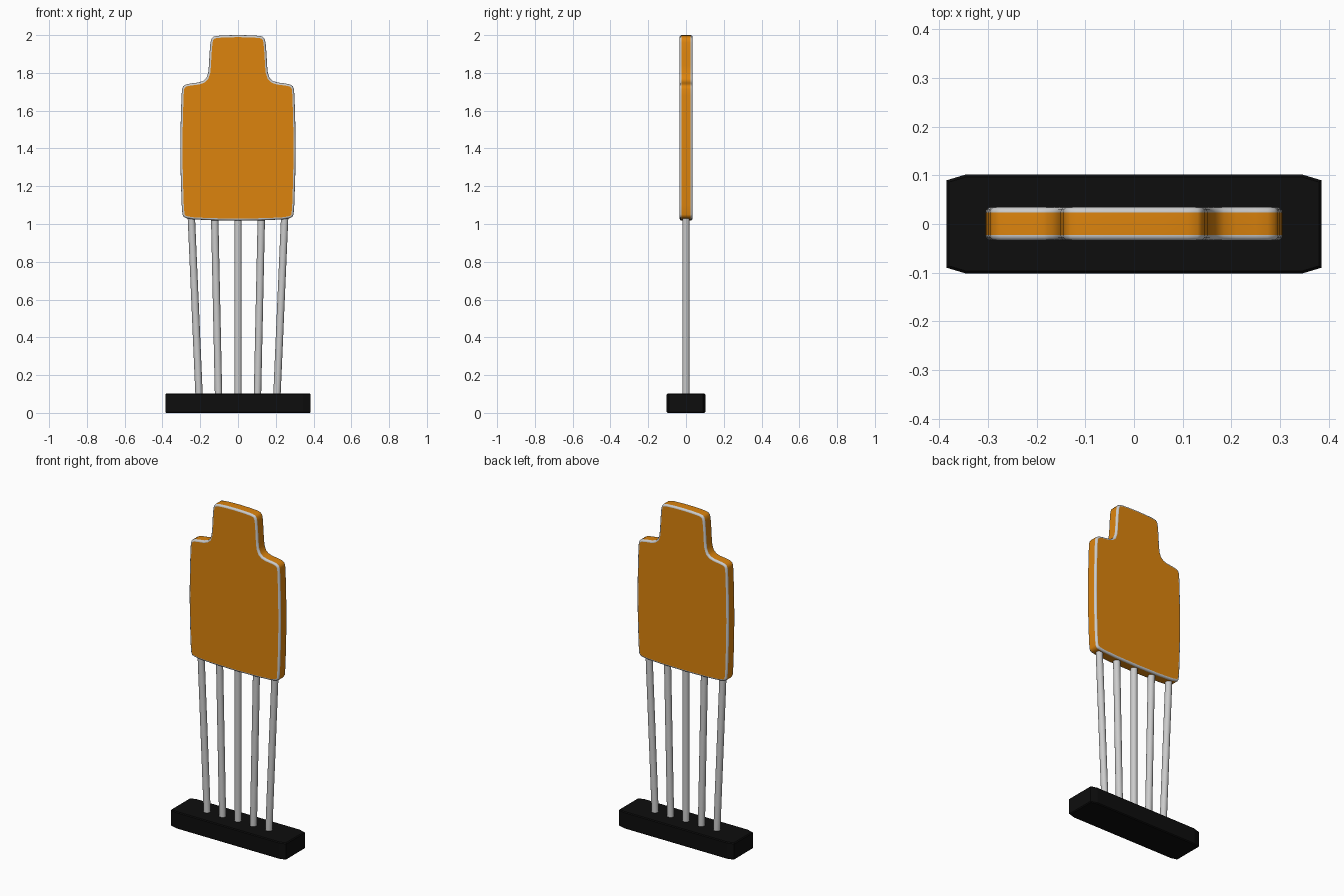
import bpy, bmesh, math
from mathutils import Vector

if "Cube" in bpy.data.objects:
    bpy.data.objects.remove(bpy.data.objects["Cube"])


def material(name, rgb):
    m = bpy.data.materials.new(name)
    m.diffuse_color = (*rgb, 1)
    m.use_nodes = True
    m.node_tree.nodes["Principled BSDF"].inputs["Base Color"].default_value = m.diffuse_color
    return m


def add_object(name, bm, mats=()):
    bmesh.ops.recalc_face_normals(bm, faces=bm.faces)
    mesh = bpy.data.meshes.new(name)
    bm.to_mesh(mesh)
    bm.free()
    ob = bpy.data.objects.new(name, mesh)
    bpy.context.collection.objects.link(ob)
    for m in mats:
        mesh.materials.append(m)
    return ob


def smooth(ob, angle=40):
    bpy.ops.object.select_all(action='DESELECT')
    ob.select_set(True)
    bpy.context.view_layer.objects.active = ob
    bpy.ops.object.shade_smooth_by_angle(angle=math.radians(angle))


def prism(points, direction):
    """Extrude a closed outline; returns the bmesh and its two cap faces."""
    bm = bmesh.new()
    cap = bm.faces.new([bm.verts.new(p) for p in points])
    res = bmesh.ops.extrude_face_region(bm, geom=[cap], use_keep_orig=True)
    other = [f for f in res['geom'] if isinstance(f, bmesh.types.BMFace)][0]
    bmesh.ops.translate(bm, vec=direction, verts=other.verts[:])
    bmesh.ops.recalc_face_normals(bm, faces=bm.faces)
    return bm, [cap, other]


orange = material("orange", (0.72, 0.23, 0.004))
grey = material("rim_grey", (0.6, 0.6, 0.6))
black = material("black", (0.004, 0.004, 0.004))

# Base block: long slab with clipped corners
outline = [(0.385, -0.09), (0.385, 0.09), (0.345, 0.102), (-0.345, 0.102),
           (-0.385, 0.09), (-0.385, -0.09), (-0.345, -0.102), (0.345, -0.102)]
bm, caps = prism([(x, y, 0) for x, y in outline], (0, 0, 0.102))
bmesh.ops.bevel(bm, geom=list({e for f in caps for e in f.edges}),
                offset=0.005, segments=1, affect='EDGES')
add_object("base", bm, [black])

# Target plate: half outline from bottom centre to top centre, mirrored
half = [(0, 1.018), (0.15, 1.02), (0.24, 1.025), (0.275, 1.031), (0.287, 1.037),
        (0.294, 1.05), (0.298, 1.10), (0.303, 1.25), (0.305, 1.40), (0.303, 1.55),
        (0.299, 1.68), (0.296, 1.715), (0.29, 1.73), (0.275, 1.739), (0.25, 1.744),
        (0.21, 1.749), (0.185, 1.757), (0.168, 1.772), (0.158, 1.80), (0.154, 1.84),
        (0.151, 1.90), (0.146, 1.96), (0.141, 1.98), (0.131, 1.991), (0.11, 1.996),
        (0.06, 1.999), (0, 2.0)]
full = half + [(-x, z) for x, z in half[-2:0:-1]]
bm, caps = prism([(x, -0.034, z) for x, z in full], (0, 0.069, 0))
bmesh.ops.bevel(bm, geom=list({e for f in caps for e in f.edges}), offset=0.011,
                segments=3, profile=0.5, affect='EDGES', material=1)
plate = add_object("target_plate", bm, [orange, grey])
smooth(plate)
plate.modifiers.new("weighted_normals", 'WEIGHTED_NORMAL').keep_sharp = True

# Support rods: fan out slightly towards the plate
for i in range(-2, 3):
    low = Vector((0.103 * i, 0, 0.09))
    high = Vector((0.1235 * i, 0, 1.035))
    axis = high - low
    bm = bmesh.new()
    bmesh.ops.create_cone(bm, cap_ends=True, segments=24, radius1=0.0195,
                          radius2=0.0195, depth=axis.length)
    rod = add_object(f"support_rod_{i + 3}", bm)
    rod.location = (low + high) / 2
    rod.rotation_euler = axis.to_track_quat('Z', 'Y').to_euler()
    smooth(rod)
